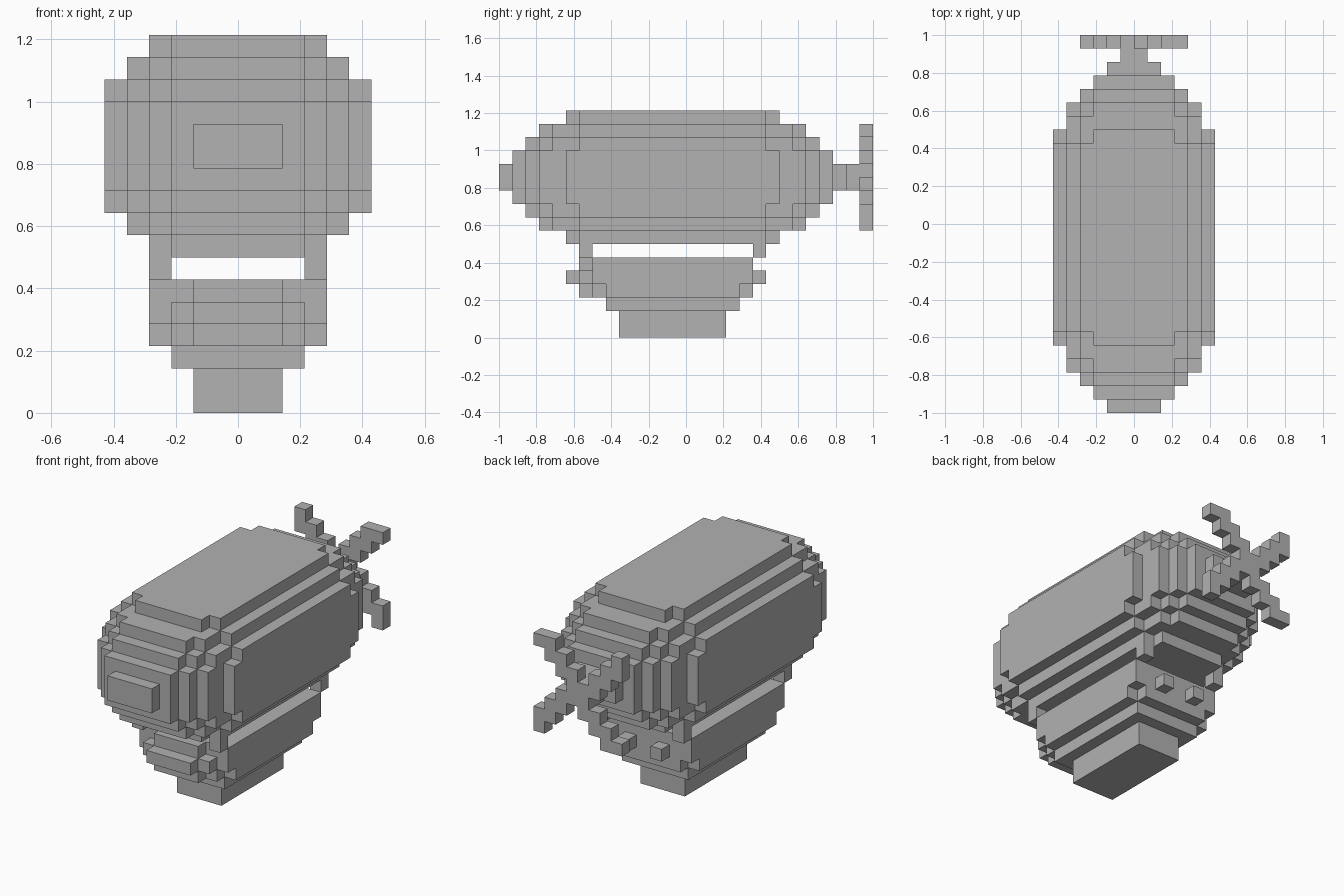
import bpy
import bmesh
from itertools import product
from mathutils import Vector

V = 1 / 14  # edge length of one block

if "Cube" in bpy.data.objects:
    bpy.data.objects.remove(bpy.data.objects["Cube"], do_unlink=True)

grey = bpy.data.materials.new("plain_grey")
grey.use_nodes = True
colour = (0.445, 0.445, 0.445, 1)
grey.diffuse_color = colour
grey.node_tree.nodes["Principled BSDF"].inputs["Base Color"].default_value = colour


def box(x0, x1, y0, y1, z0, z1):
    """All block cells inside a box."""
    return set(product(range(x0, x1), range(y0, y1), range(z0, z1)))


def mid(hx, y0, y1, z0, z1):
    """Box mirrored about x = 0."""
    return box(-hx, hx, y0, y1, z0, z1)


def build(name, cells):
    """Skin a set of cells with its outer faces only."""
    bm = bmesh.new()
    for cell in cells:
        for axis, side in product(range(3), (0, 1)):
            near = list(cell)
            near[axis] += 2 * side - 1
            if tuple(near) in cells:
                continue
            a, b = (axis + 1) % 3, (axis + 2) % 3
            corners = []
            for p, q in ((0, 0), (1, 0), (1, 1), (0, 1)):
                c = Vector(cell)
                c[axis] += side
                c[a] += p
                c[b] += q
                corners.append(bm.verts.new(c * V))
            bm.faces.new(corners if side else corners[::-1])
    bmesh.ops.remove_doubles(bm, verts=bm.verts, dist=V / 100)
    bmesh.ops.dissolve_limit(bm, angle_limit=0.01, verts=bm.verts, edges=bm.edges)
    mesh = bpy.data.meshes.new(name)
    bm.to_mesh(mesh)
    bm.free()
    mesh.materials.append(grey)
    obj = bpy.data.objects.new(name, mesh)
    bpy.context.collection.objects.link(obj)


# Balloon: nested boxes (half width, half length, half height) about one centre
balloon = set()
for hx, hy, hz in ((4, 7, 5), (5, 7, 4), (6, 7, 3), (3, 8, 5), (6, 8, 2),
                   (4, 9, 4), (5, 9, 3), (3, 10, 4), (4, 10, 3), (5, 10, 2),
                   (3, 11, 3), (4, 11, 2), (3, 12, 2), (2, 13, 1)):
    balloon |= mid(hx, -1 - hy, -1 + hy, 12 - hz, 12 + hz)
build("balloon", balloon)

# Propeller shaft
build("propeller_shaft", mid(1, 12, 13, 11, 13))

# Propeller: one stepped blade turned four times
blades = set()
for i, k in ((0, 0), (0, 1), (1, 1), (1, 2), (2, 2), (2, 3), (3, 3)):
    for turn in range(4):
        blades.add((i, 13, 12 + k))
        i, k = -k - 1, i
build("propeller", blades)

# Gondola: cabin, tapered underside and bow
gondola = mid(4, -7, 5, 4, 6) | mid(4, -6, 4, 3, 4) | mid(3, -7, 5, 3, 4)
gondola |= mid(2, -8, -7, 3, 6) | mid(3, -8, -7, 4, 5)
gondola |= mid(3, -6, 4, 2, 3)
build("gondola", gondola)
build("keel", mid(2, -5, 3, 0, 2))
build("bow_bar", mid(2, -9, -8, 4, 5))

# Paired parts on each side
for side, x_post, x_knob in (("right", -4, -2), ("left", 3, 1)):
    build("rear_knob_" + side, box(x_knob, x_knob + 1, 5, 6, 4, 5))
    for end, y in (("front", -8), ("rear", 5)):
        build(end + "_post_" + side, box(x_post, x_post + 1, y, y + 1, 6, 7))
